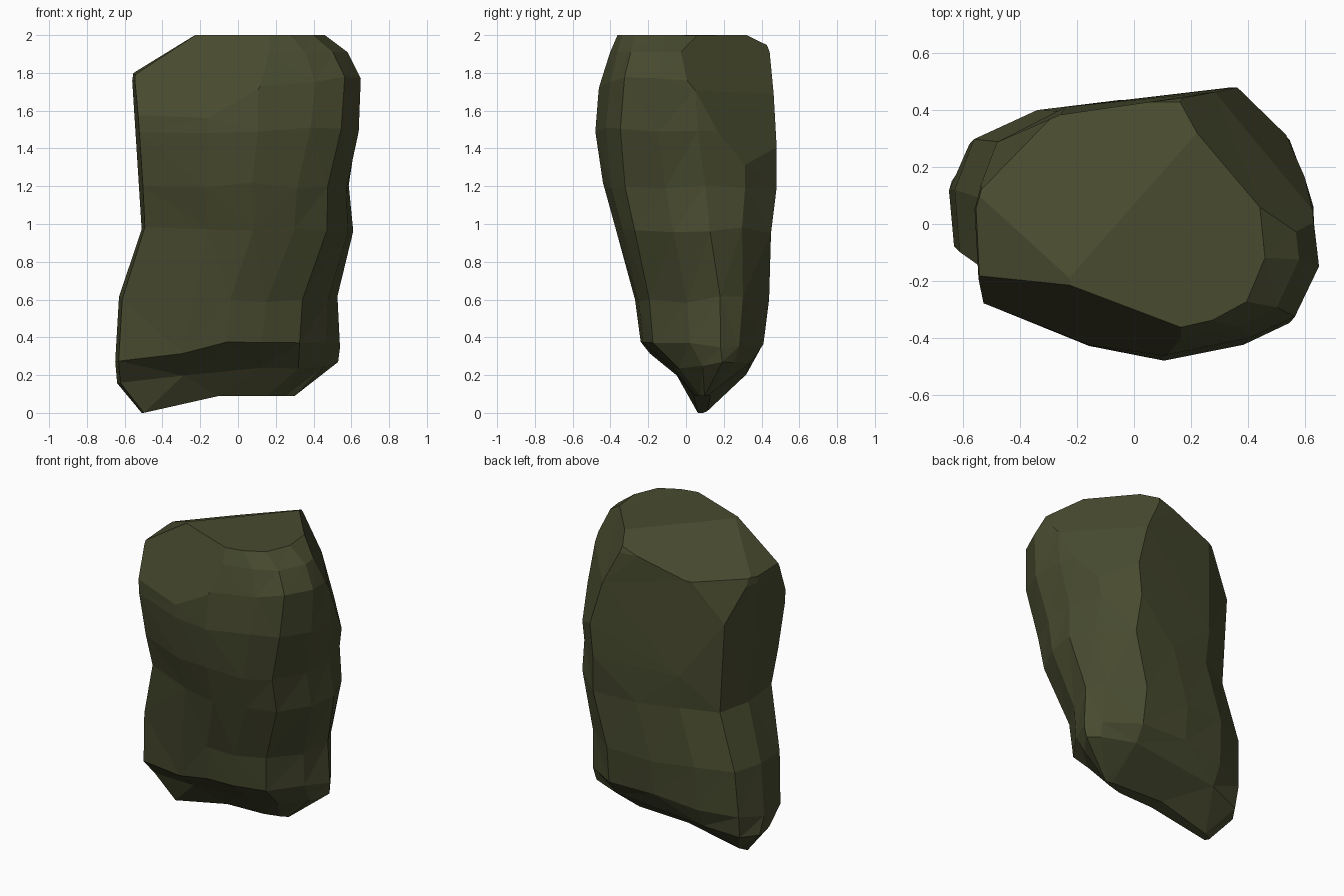
import bpy
import bmesh
import random
from mathutils import Vector

cube = bpy.data.objects.get("Cube")
if cube:
    bpy.data.objects.remove(cube, do_unlink=True)

random.seed(4)

# Olive stone colour
stone = bpy.data.materials.new("dark_olive_stone")
stone.use_nodes = True
colour = (0.065, 0.07, 0.029, 1.0)
stone.diffuse_color = colour
shader = stone.node_tree.nodes["Principled BSDF"]
shader.inputs["Base Color"].default_value = colour
shader.inputs["Roughness"].default_value = 0.9

# Irregular cross-sections of foot and crown, scaled to the bounds of each layer
foot = [(-.97, -.5), (-.4, -.85), (0, -1), (.3, -.96), (.64, -.8),
        (.88, -.2), (1, .3), (.9, .6), (.55, 1), (0, 1),
        (-.5, .9), (-.88, .6), (-1, .1)]
crown = [(-.97, -.6), (-.35, -.9), (.1, -1), (.6, -.87), (.86, -.71),
         (1, -.33), (.96, .1), (.83, .66), (.53, 1), (0, .92),
         (-.5, .82), (-.9, .6), (-1, .1)]

# Layers from foot to crown: height, right, left, front, back
layers = [(0, -.51, .3, .04, .13), (.17, -.64, .53, -.08, .34),
          (.29, -.65, .54, -.24, .41), (.6, -.63, .53, -.27, .44),
          (.97, -.51, .62, -.37, .45), (1.2, -.52, .6, -.44, .48),
          (1.5, -.54, .65, -.48, .48), (1.76, -.56, .65, -.46, .47),
          (1.91, -.54, .58, -.42, .46), (2, -.46, .46, -.39, .42)]


def layer_ring(bm, height, right, left, front, back):
    """One ring of the stone; the foot is lifted away from its low corner."""
    ring = []
    blend = min(1, max(0, (height - 0.4) / 1.3))
    for low, high in zip(foot, crown):
        u, v = Vector(low).lerp(Vector(high), blend)
        x = (left + right) / 2 + u * (left - right) / 2
        y = (front + back) / 2 + v * (back - front) / 2
        fade = max(0, 1 - (height / 0.6) ** 2)
        z = height + 0.09 * min(1, max(0, (x + 0.5) / 0.4)) * fade
        if 0.1 < height < 1.8:
            z += random.uniform(-0.02, 0.02)
        ring.append(bm.verts.new((x, y, z)))
    return ring


def chip(bm, point, normal):
    """Break a flat facet off the stone."""
    geometry = bm.verts[:] + bm.edges[:] + bm.faces[:]
    bmesh.ops.bisect_plane(bm, geom=geometry, plane_co=Vector(point),
                           plane_no=Vector(normal).normalized(), clear_outer=True)
    rim = [e for e in bm.edges if e.is_boundary]
    bmesh.ops.holes_fill(bm, edges=rim, sides=0)


# Boulder body
bm = bmesh.new()
rings = [layer_ring(bm, *layer) for layer in layers]
for low, high in zip(rings, rings[1:]):
    for i in range(len(low)):
        j = (i + 1) % len(low)
        bm.faces.new((low[i], low[j], high[j], high[i]))
bm.faces.new(rings[-1])
bm.faces.new(rings[0][::-1])
bmesh.ops.triangulate(bm, faces=bm.faces[:], quad_method='SHORT_EDGE')

# Broken facets on the right of the crown
chip(bm, (-.26, -.16, 1.98), (-.75, .66, 2.2))
chip(bm, (-.26, -.16, 1.98), (-.66, -.05, 1))
chip(bm, (-.37, .26, 1.88), (-.72, .69, .3))

# Broken facets on the back left of the crown, the lower one steeper
chip(bm, (.2, .36, 1.98), (.76, .64, .46))
chip(bm, (.3, .44, 1.7), (.76, .64, .25))

# Broad facet on the upper front
chip(bm, (.21, -.38, 2), (-.36, -.95, .4))

# Merge slivers into broad flat planes
bmesh.ops.remove_doubles(bm, verts=bm.verts[:], dist=0.02)
bmesh.ops.dissolve_limit(bm, angle_limit=0.1, verts=bm.verts[:], edges=bm.edges[:])
bmesh.ops.triangulate(bm, faces=bm.faces[:])
bmesh.ops.recalc_face_normals(bm, faces=bm.faces[:])

mesh = bpy.data.meshes.new("boulder")
bm.to_mesh(mesh)
bm.free()
mesh.materials.append(stone)
boulder = bpy.data.objects.new("boulder", mesh)
bpy.context.collection.objects.link(boulder)
